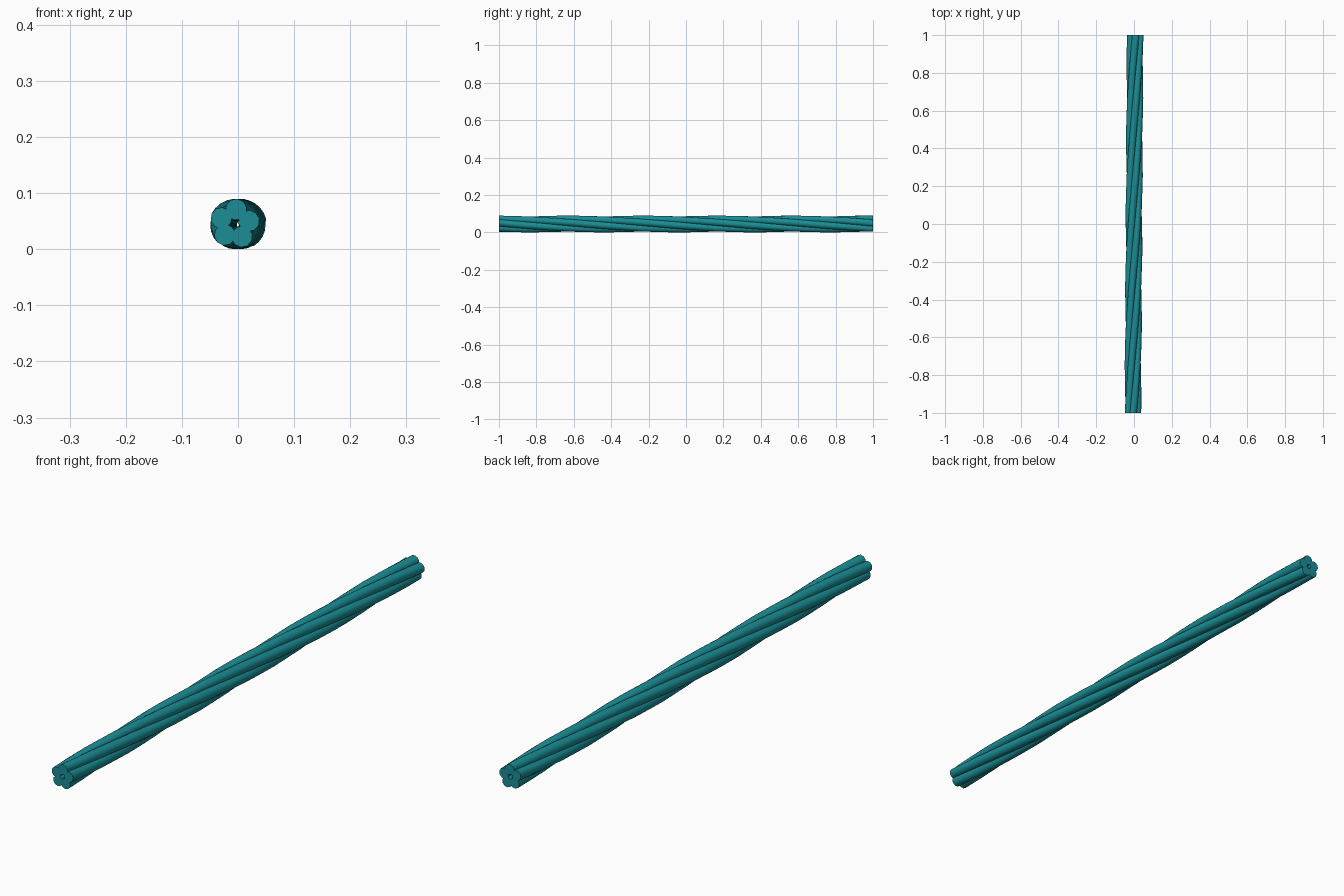
import bpy, bmesh
from math import sin, cos, pi, radians

if "Cube" in bpy.data.objects:
    bpy.data.objects.remove(bpy.data.objects["Cube"])

STRANDS, SIDES, STEPS = 5, 10, 24
RING, RAD = 0.026, 0.019      # lay radius and strand radius
TURN = -2 * pi                # one full twist over the length
START = radians(84)
DRIFT = 0.006                 # slight sideways slant of the rope

mat = bpy.data.materials.new("teal")
mat.diffuse_color = (0.01, 0.27, 0.30, 1)
mat.use_nodes = True
mat.node_tree.nodes["Principled BSDF"].inputs["Base Color"].default_value = mat.diffuse_color


def strand(index):
    """One helical strand with closed ends."""
    bm = bmesh.new()
    rings = []
    for s in range(STEPS + 1):
        t = s / STEPS
        a = START + index * 2 * pi / STRANDS + TURN * t
        cx = DRIFT * (2 * t - 1) + RING * cos(a)
        cz = 0.045 + RING * sin(a)
        rings.append([bm.verts.new((cx + RAD * cos(a + k * 2 * pi / SIDES),
                                    2 * t - 1,
                                    cz + RAD * sin(a + k * 2 * pi / SIDES)))
                      for k in range(SIDES)])
    for r0, r1 in zip(rings, rings[1:]):
        for k in range(SIDES):
            n = (k + 1) % SIDES
            bm.faces.new((r0[k], r0[n], r1[n], r1[k]))
    bm.faces.new(rings[0])
    bm.faces.new(rings[-1])
    bmesh.ops.recalc_face_normals(bm, faces=bm.faces)
    me = bpy.data.meshes.new("rope_strand")
    bm.to_mesh(me)
    bm.free()
    me.materials.append(mat)
    ob = bpy.data.objects.new(f"rope_strand_{index + 1}", me)
    bpy.context.collection.objects.link(ob)
    bpy.ops.object.select_all(action='DESELECT')
    ob.select_set(True)
    bpy.context.view_layer.objects.active = ob
    bpy.ops.object.shade_smooth_by_angle(angle=radians(40))


# Five strands laid around the rope axis
for i in range(STRANDS):
    strand(i)
